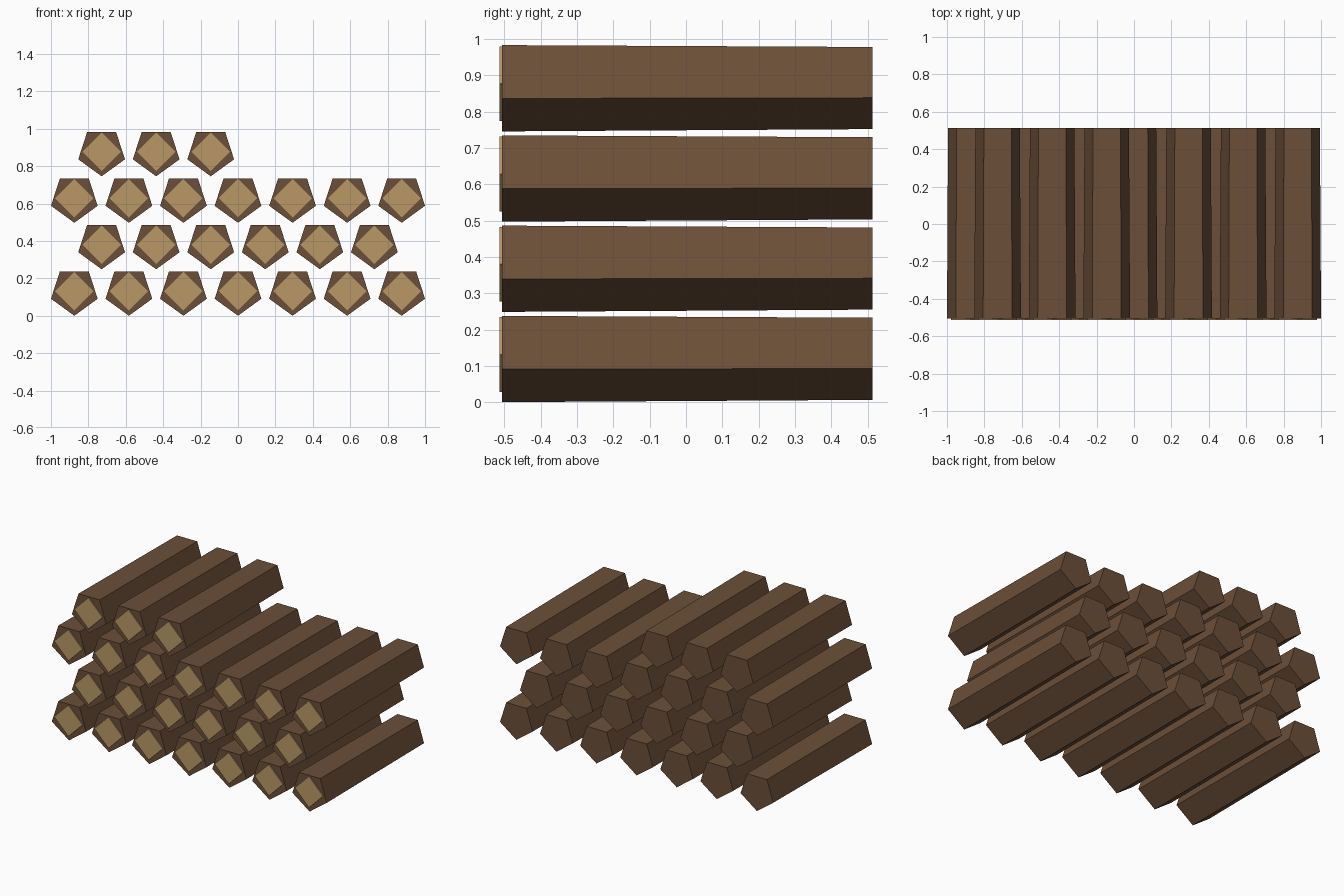
import bpy
from math import pi

if "Cube" in bpy.data.objects:
    bpy.data.objects.remove(bpy.data.objects["Cube"])


def material(name, hex_rgb):
    def lin(c):
        c /= 255
        return c / 12.92 if c <= 0.04045 else ((c + 0.055) / 1.055) ** 2.4
    m = bpy.data.materials.new(name)
    m.diffuse_color = (*[lin(c) for c in hex_rgb], 1)
    m.use_nodes = True
    m.node_tree.nodes["Principled BSDF"].inputs["Base Color"].default_value = m.diffuse_color
    return m


bark = material("bark", (107, 79, 56))
cut_wood = material("cut_wood", (186, 152, 102))


def prism(name, sides, r_front, r_back, y0, y1, x, z, mat):
    """Tapered prism along y with one corner pointing straight down."""
    # the cone's first corner is on local +y, which this turn sends to -z
    bpy.ops.mesh.primitive_cone_add(
        vertices=sides, radius1=r_front, radius2=r_back, depth=y1 - y0,
        location=(x, (y0 + y1) / 2, z), rotation=(-pi / 2, 0, 0))
    ob = bpy.context.object
    ob.name = name
    ob.data.materials.append(mat)
    return ob


R, DX, DZ = 0.1313, 0.2917, 0.2485

# stacked rows: (number of logs, x of the first log)
rows = [(7, -3 * DX), (6, -2.5 * DX), (7, -3 * DX), (3, -2.5 * DX)]
for row, (count, x0) in enumerate(rows):
    for i in range(count):
        x, z = x0 + i * DX, R + row * DZ
        tag = f"{row + 1}_{i + 1}"
        # five-sided log, slightly thinner at the back
        prism("log_" + tag, 5, R, 0.125, -0.506, 0.513, x, z, bark)
        # pale diamond cut face on the front end
        prism("cut_face_" + tag, 4, 0.103, 0.103, -0.513, -0.496, x, z, cut_wood)
